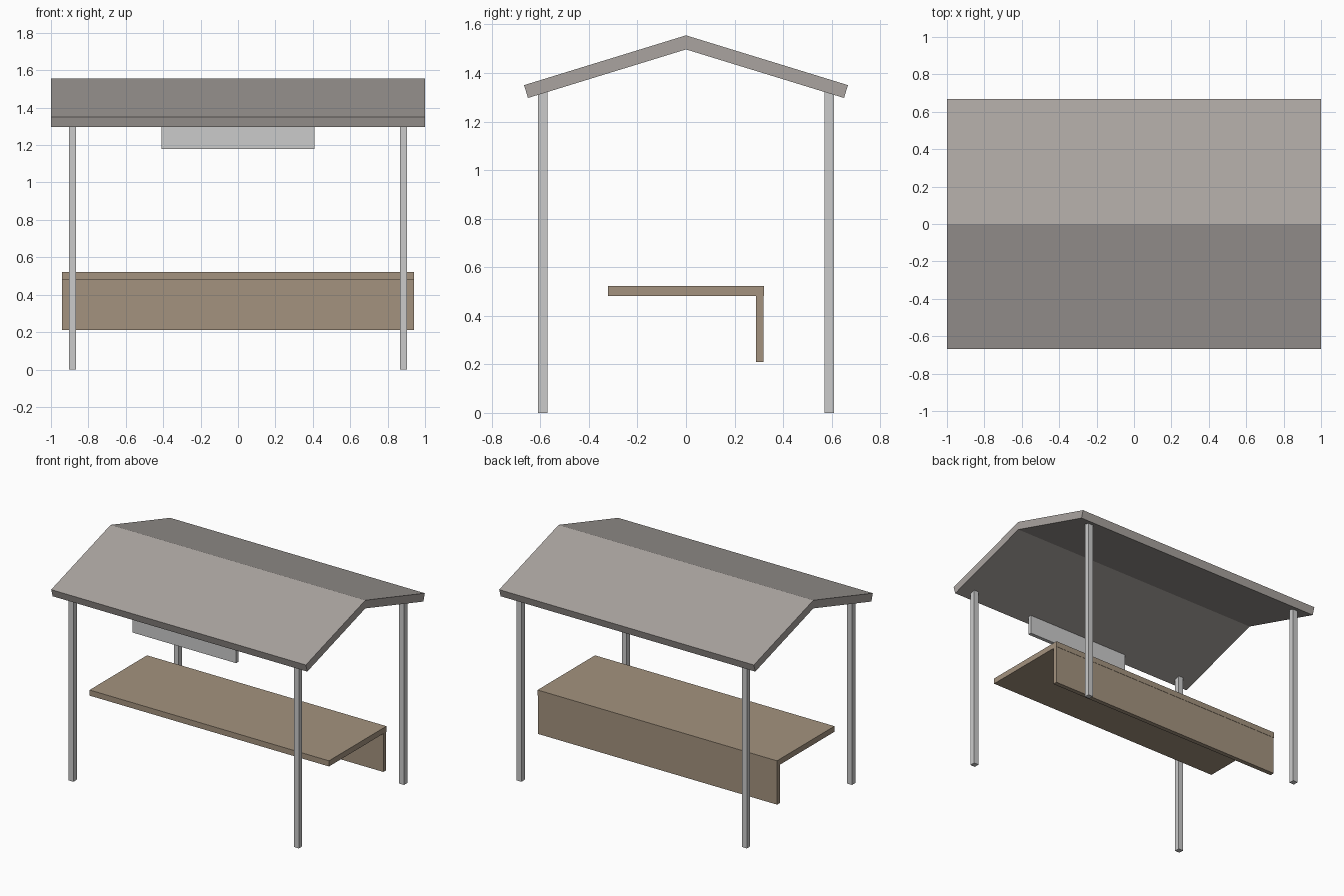
import bpy, bmesh

if "Cube" in bpy.data.objects:
    bpy.data.objects.remove(bpy.data.objects["Cube"])


def material(name, rgb):
    m = bpy.data.materials.new(name)
    m.diffuse_color = (*rgb, 1)
    m.use_nodes = True
    m.node_tree.nodes["Principled BSDF"].inputs["Base Color"].default_value = m.diffuse_color
    return m


def finish(name, bm, mat):
    bmesh.ops.recalc_face_normals(bm, faces=bm.faces)
    mesh = bpy.data.meshes.new(name)
    bm.to_mesh(mesh)
    bm.free()
    if mat:
        mesh.materials.append(mat)
    obj = bpy.data.objects.new(name, mesh)
    bpy.context.collection.objects.link(obj)
    return obj


def box(name, x, y, z, mat=None):
    """Box from (min, max) ranges on each axis."""
    bm = bmesh.new()
    bmesh.ops.create_cube(bm, size=1)
    for v in bm.verts:
        v.co = [r[0] if c < 0 else r[1] for c, r in zip(v.co, (x, y, z))]
    return finish(name, bm, mat)


def extrude_x(name, profile, half_length, mat=None):
    """Extrude a (y, z) profile along x."""
    bm = bmesh.new()
    face = bm.faces.new([bm.verts.new((-half_length, y, z)) for y, z in profile])
    new = bmesh.ops.extrude_face_region(bm, geom=[face])["geom"]
    # keep the starting cap so the prism is closed
    verts = [g for g in new if isinstance(g, bmesh.types.BMVert)]
    bmesh.ops.translate(bm, verts=verts, vec=(2 * half_length, 0, 0))
    if not face.is_valid:
        bmesh.ops.holes_fill(bm, edges=bm.edges)
    return finish(name, bm, mat)


roof_mat = material("roof_warm_grey", (0.40, 0.37, 0.35))
wood_mat = material("counter_tan", (0.37, 0.29, 0.21))

# Gabled roof: two mitred slabs meeting at the ridge
for side, s in (("front", -1), ("back", 1)):
    slab = [(0, 1.555), (s * 0.667, 1.35), (s * 0.651, 1.297), (0, 1.497)]
    extrude_x(f"{side}_roof_slab", slab, 1.0, roof_mat)

# Four corner posts, tops tucked into the roof
for sx, side in ((-1, "left"), (1, "right")):
    for sy, end in ((-1, "front"), (1, "back")):
        x, y = sx * 0.885, sy * 0.59
        box(f"{end}_{side}_post", (x - 0.019, x + 0.019), (y - 0.019, y + 0.019), (0, 1.33))

# Blank sign board under the front eave
box("sign_board", (-0.408, 0.408), (-0.603, -0.577), (1.18, 1.315))

# Counter top and the panel hanging from its back edge
box("counter_top", (-0.94, 0.94), (-0.322, 0.322), (0.482, 0.522), wood_mat)
box("counter_back_panel", (-0.94, 0.94), (0.288, 0.32), (0.21, 0.482), wood_mat)
